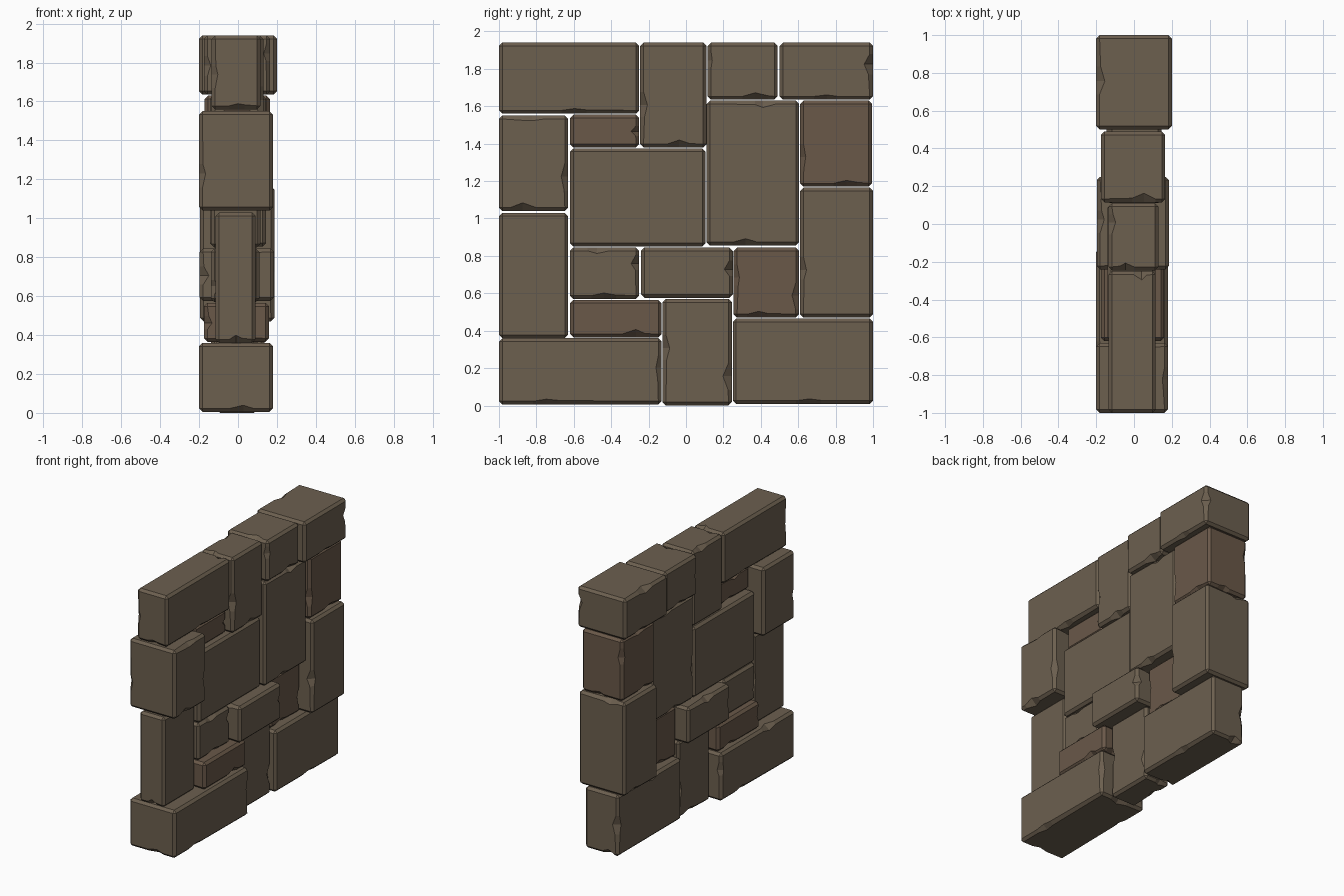
import bpy, bmesh, random
from mathutils import Vector

if "Cube" in bpy.data.objects:
    bpy.data.objects.remove(bpy.data.objects["Cube"])

random.seed(7)


def material(name, rgb):
    m = bpy.data.materials.new(name)
    m.diffuse_color = (*rgb, 1)
    m.use_nodes = True
    m.node_tree.nodes["Principled BSDF"].inputs["Base Color"].default_value = m.diffuse_color
    return m


BROWN = material("brown_stone", (0.150, 0.115, 0.078))
RED = material("reddish_stone", (0.142, 0.098, 0.066))


def chip_edge(bm, strip):
    """Split a chamfer strip into pieces and push the new points inwards."""
    pairs = sorted(strip.edges, key=lambda e: -e.calc_length())[:2]
    a, b = pairs
    inward = []
    for e in pairs:
        side = next(f for f in e.link_faces if f != strip)
        d = strip.normal - side.normal * strip.normal.dot(side.normal)
        inward.append(-d.normalized())
    a0, a1 = a.verts[0].co.copy(), a.verts[1].co.copy()
    b0, b1 = b.verts[0].co.copy(), b.verts[1].co.copy()
    if (a1 - a0).dot(b1 - b0) < 0:
        b0, b1 = b1, b0
    mid = random.uniform(0.25, 0.75)
    length = (a1 - a0).length
    gap = min(0.2, 0.07 / length)
    stops = [mid - gap, mid, mid + gap * random.uniform(0.6, 1.1)]
    depths = [0, random.uniform(0.012, 0.03), random.uniform(0, 0.008)]

    def split(p0, p1, start):
        # split one long edge at every stop, from first end to last
        e, out = start, []
        v = min(e.verts, key=lambda q: (q.co - p0).length)
        prev = 0.0
        for t in stops:
            far = e.other_vert(v)
            _, nv = bmesh.utils.edge_split(e, v, (t - prev) / (1 - prev))
            out.append(nv)
            e = next(x for x in nv.link_edges if x.other_vert(nv) == far)
            v, prev = nv, t
        return out

    va, vb = split(a0, a1, a), split(b0, b1, b)
    for p, q in zip(va, vb):
        f = next(f for f in p.link_faces if f in q.link_faces[:])
        bmesh.utils.face_split(f, p, q)
    for p, q, d in zip(va, vb, depths):
        p.co += inward[0] * d
        q.co += inward[1] * d * random.uniform(0.5, 1.0)


def stone(name, x, y, z, mat=BROWN):
    """Chamfered block with some chipped edges."""
    lo, hi = Vector((x[0], y[0], z[0])), Vector((x[1], y[1], z[1]))
    bm = bmesh.new()
    bmesh.ops.create_cube(bm, size=1)
    for v in bm.verts:
        v.co = Vector([l + (h - l) * (c + 0.5) for l, h, c in zip(lo, hi, v.co)])
    bmesh.ops.bevel(bm, geom=bm.edges[:], offset=0.018, segments=1,
                    affect='EDGES', profile=0.5)
    bm.normal_update()
    strips = [f for f in bm.faces if len(f.verts) == 4
              and max(abs(c) for c in f.normal) < 0.9]
    for f in strips:
        if random.random() < 0.4:
            chip_edge(bm, f)
    bmesh.ops.recalc_face_normals(bm, faces=bm.faces[:])
    me = bpy.data.meshes.new(name)
    bm.to_mesh(me)
    bm.free()
    me.materials.append(mat)
    bpy.context.collection.objects.link(bpy.data.objects.new(name, me))


# top course
stone("top_long_stone", (-.135, .115), (-1, -.25), (1.56, 1.94))
stone("top_upright_stone", (-.135, .13), (-.245, .11), (1.38, 1.94))
stone("top_small_stone", (-.175, .165), (.115, .49), (1.635, 1.94))
stone("top_end_stone", (-.2, .2), (.5, 1), (1.635, 1.94))
# upper middle
stone("upper_front_stone", (-.2, .18), (-1, -.63), (1.04, 1.55))
stone("upper_sliver_stone", (-.09, .08), (-.62, -.25), (1.38, 1.555), RED)
stone("centre_large_stone", (-.14, .115), (-.62, .105), (.85, 1.375))
stone("centre_tall_stone", (-.145, .145), (.11, .605), (.855, 1.63))
stone("upper_back_stone", (-.172, .165), (.61, .995), (1.17, 1.63), RED)
# lower middle
stone("lower_front_stone", (-.115, .09), (-1, -.63), (.36, 1.03))
stone("lower_small_stone", (-.14, .11), (-.62, -.25), (.57, .845))
stone("projecting_stone", (-.197, .185), (-.24, .25), (.575, .845))
stone("lower_square_stone", (-.1, .09), (.255, .605), (.47, .845), RED)
stone("lower_back_stone", (-.195, .187), (.61, 1), (.47, 1.165))
stone("lower_flat_stone", (-.175, .16), (-.62, -.13), (.365, .565), RED)
# base course
stone("base_front_stone", (-.2, .18), (-1, -.13), (.005, .36))
stone("base_upright_stone", (-.11, .1), (-.125, .245), (0, .57))
stone("base_back_stone", (-.14, .135), (.25, 1), (.008, .465))
